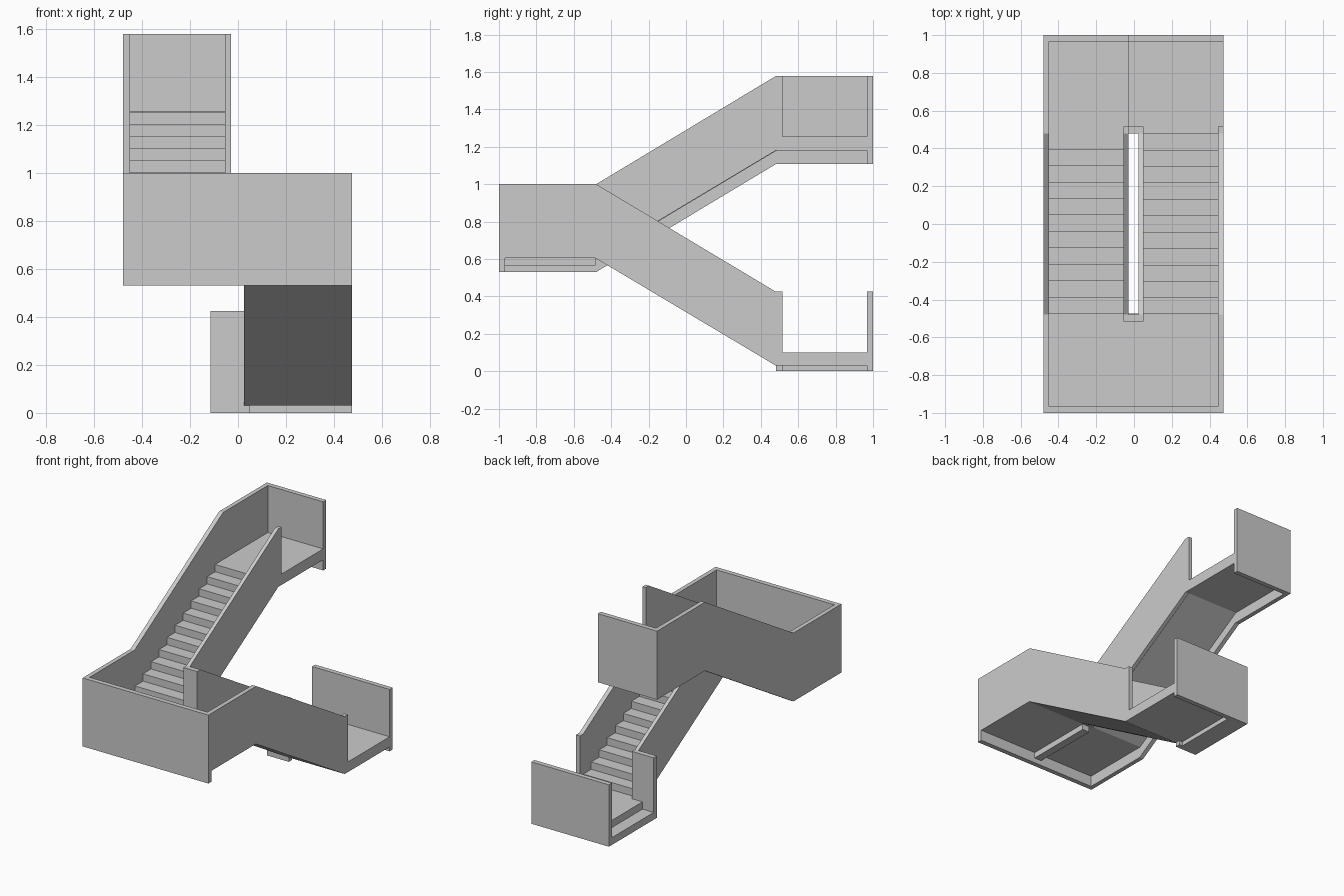
import bpy, bmesh

if "Cube" in bpy.data.objects:
    bpy.data.objects.remove(bpy.data.objects["Cube"])

G, R = 0.087, 0.0502            # tread going and riser height
Z0, Z1, Z2 = 0.10, 0.702, 1.255  # floor levels of the three landings


def extrude_x(name, profile, x0, x1):
    """Solid made from a (y, z) profile extruded from x0 to x1."""
    bm = bmesh.new()
    face = bm.faces.new([bm.verts.new((x0, y, z)) for y, z in profile])
    ext = bmesh.ops.extrude_face_region(bm, geom=[face])
    verts = [v for v in ext["geom"] if isinstance(v, bmesh.types.BMVert)]
    bmesh.ops.translate(bm, verts=verts, vec=(x1 - x0, 0, 0))
    bmesh.ops.recalc_face_normals(bm, faces=bm.faces)
    mesh = bpy.data.meshes.new(name)
    bm.to_mesh(mesh)
    bm.free()
    obj = bpy.data.objects.new(name, mesh)
    bpy.context.collection.objects.link(obj)
    return obj


def box(name, x0, x1, y0, y1, z0, z1):
    return extrude_x(name, [(y0, z0), (y1, z0), (y1, z1), (y0, z1)], x0, x1)


def steps(y, z, dy, count):
    """Sawtooth outline climbing in direction dy."""
    pts = []
    for i in range(count):
        pts += [(y + i * dy, z + i * R), (y + i * dy, z + (i + 1) * R)]
    return pts


# Stair flights
extrude_x("lower_flight", steps(0.48, Z0, -G, 12)
          + [(-0.485, Z1), (-0.485, 0.605), (0.48, 0.03)], 0.05, 0.445)
extrude_x("upper_flight", steps(-0.475, Z1, G, 11)
          + [(0.485, Z2), (0.485, 1.18), (-0.475, 0.605)], -0.45, -0.055)

# Landings
box("lower_landing", -0.03, 0.475, 0.48, 0.967, 0.03, Z0)
box("entry_step", -0.115, 0.025, 0.48, 0.967, 0, R)
box("middle_landing", -0.45, 0.445, -0.967, -0.475, 0.605, Z1)
box("middle_landing_beam", -0.03, 0.025, -0.967, -0.485, 0.565, 0.61)
box("upper_landing", -0.45, -0.03, 0.48, 0.967, 1.18, Z2)

# Outer parapets following the stair slope
extrude_x("right_outer_wall", [(-0.967, 1), (-0.48, 1), (0.48, 0.425), (0.515, 0.425),
          (0.515, 0.03), (0.48, 0.03), (-0.485, 0.605), (-0.967, 0.605)], 0.445, 0.475)
extrude_x("left_outer_wall", [(-0.967, 1), (-0.48, 1), (0.48, 1.578), (0.967, 1.578),
          (0.967, 1.107), (0.48, 1.107), (-0.48, 0.53), (-0.967, 0.53)], -0.48, -0.45)

# Inner parapets either side of the well
extrude_x("lower_inner_wall", [(-0.48, 1), (0.48, 0.425), (0.48, 0.03), (-0.48, 0.605)],
          0.025, 0.05)
extrude_x("upper_inner_wall", [(-0.48, 1), (0.48, 1.578), (0.515, 1.578), (0.515, 1.18),
          (0.48, 1.18), (-0.48, 0.605)], -0.055, -0.03)
box("well_end_wall", -0.055, 0.05, -0.515, -0.48, 0.605, 1)

# End walls
box("lower_return_wall", -0.115, 0.05, 0.48, 0.515, 0, 0.425)
box("lower_back_wall", -0.115, 0.475, 0.967, 1, 0, 0.425)
box("middle_front_wall", -0.48, 0.475, -1, -0.967, 0.53, 1)
box("upper_back_wall", -0.48, -0.03, 0.967, 1, 1.107, 1.578)
